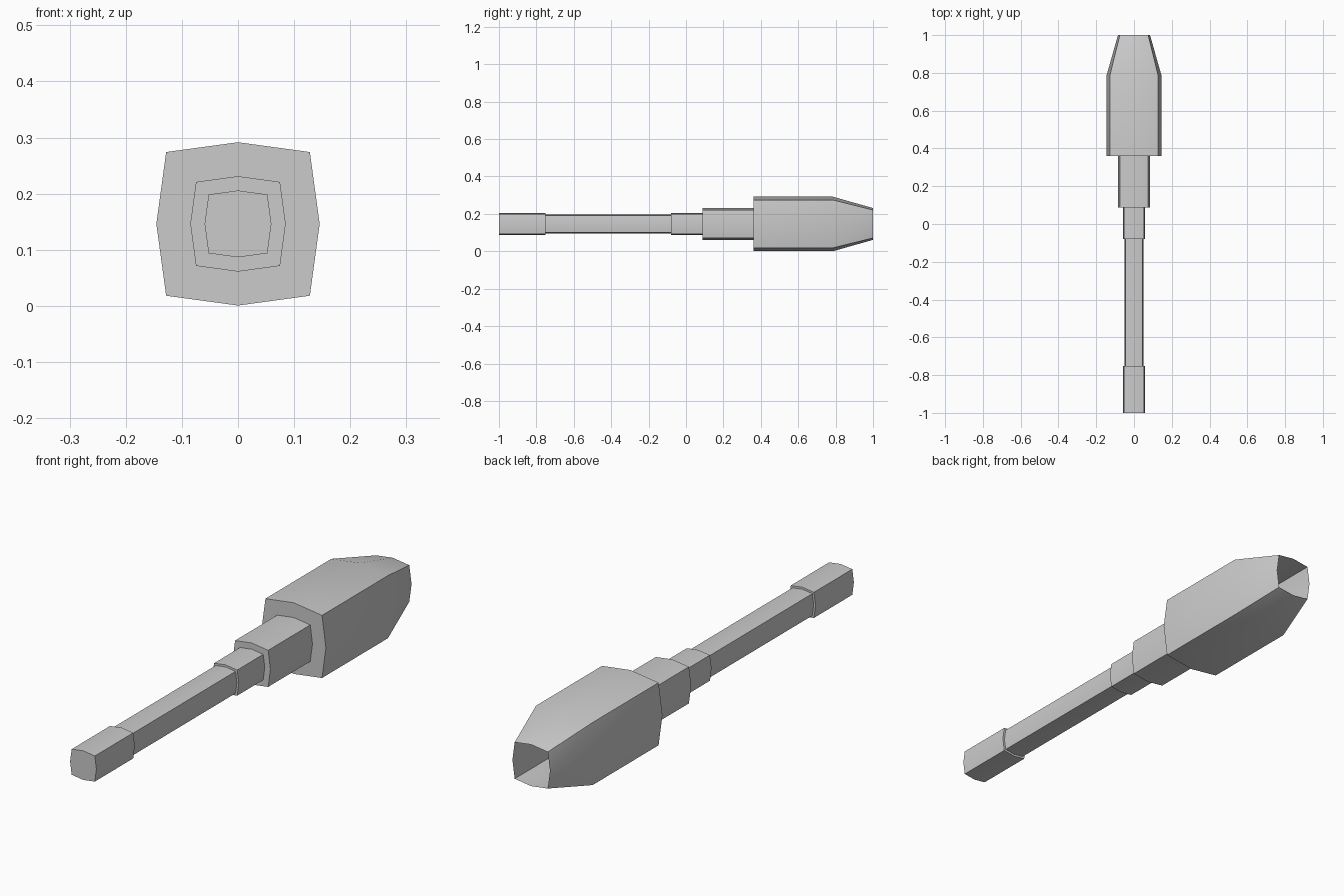
import bpy, bmesh, math

if "Cube" in bpy.data.objects:
    bpy.data.objects.remove(bpy.data.objects["Cube"])

CENTRE_Z = 0.1462
CORNER = 0.88  # corner offset relative to the bulged mid-side radius


def section(radius):
    """Square cross-section with slightly bulged sides (8 points)."""
    c = radius * CORNER
    return [(radius, 0), (c, c), (0, radius), (-c, c),
            (-radius, 0), (-c, -c), (0, -radius), (c, -c)]


def loft(name, profile):
    """Skin sections along y; profile is a list of (y, radius), capped at both ends."""
    bm = bmesh.new()
    rings = [[bm.verts.new((x, y, CENTRE_Z + z)) for x, z in section(r)]
             for y, r in profile]
    for a, b in zip(rings, rings[1:]):
        for i in range(8):
            j = (i + 1) % 8
            bm.faces.new((a[i], a[j], b[j], b[i]))
    bm.faces.new(rings[0])
    bm.faces.new(rings[-1])
    bmesh.ops.recalc_face_normals(bm, faces=bm.faces)
    mesh = bpy.data.meshes.new(name)
    bm.to_mesh(mesh)
    bm.free()
    obj = bpy.data.objects.new(name, mesh)
    bpy.context.collection.objects.link(obj)
    # soft side bulges, crisp corners
    mesh.shade_smooth()
    mesh.set_sharp_from_angle(angle=math.radians(30))
    return obj


# Slim rod with a thicker collar at each end
loft("rod", [(-1.0, 0.0595), (-0.752, 0.0595), (-0.752, 0.051),
             (-0.08, 0.051), (-0.08, 0.0595), (0.09, 0.0595)])

# Stepped sleeve between rod and head
loft("sleeve", [(0.088, 0.085), (0.36, 0.085)])

# Large tapered head with a straight bore opening at the tip
loft("head", [(0.36, 0.085), (0.36, 0.1455), (0.786, 0.1455),
              (1.0, 0.085), (0.365, 0.085)])
